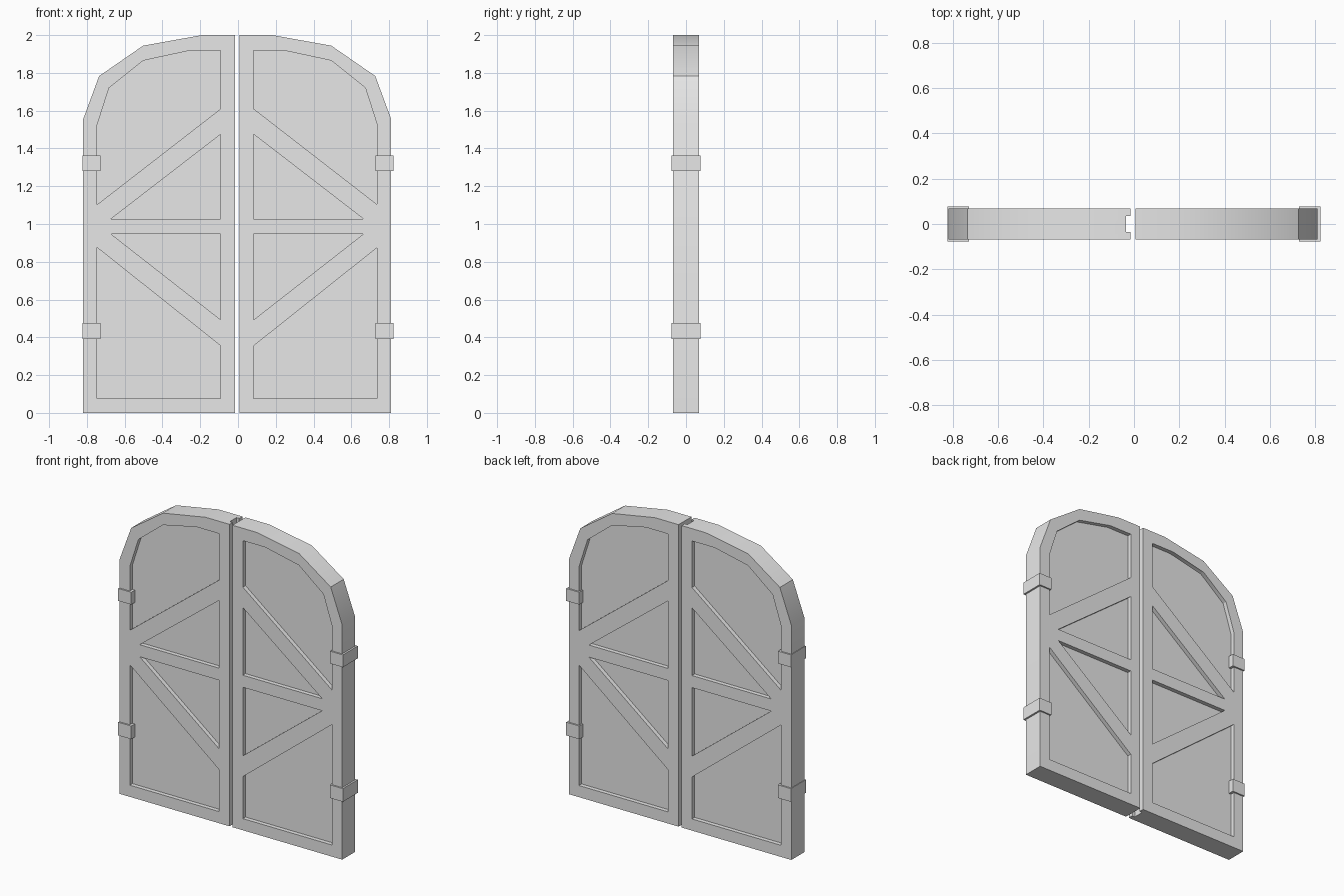
import bpy
import bmesh
import math

if "Cube" in bpy.data.objects:
    bpy.data.objects.remove(bpy.data.objects["Cube"])

HALF = 0.068       # half thickness of a leaf
RECESS = 0.028     # depth of the sunken panels

grey = bpy.data.materials.new("plain grey")
grey.diffuse_color = (0.8, 0.8, 0.8, 1)
grey.use_nodes = True
grey.node_tree.nodes["Principled BSDF"].inputs["Base Color"].default_value = grey.diffuse_color

# Leaf outline and panel shapes as (distance from meeting edge, height)
OUTLINE = [(0, 0), (0.804, 0), (0.804, 1.555), (0.72, 1.783),
           (0.487, 1.944), (0.175, 2.0), (0, 2.0)]
PANELS = [
    [(0.076, 1.61), (0.73, 1.103), (0.73, 1.525), (0.667, 1.721),
     (0.487, 1.865), (0.24, 1.918), (0.076, 1.918)],
    [(0.076, 1.027), (0.657, 1.027), (0.076, 1.475)],
    [(0.076, 0.493), (0.657, 0.947), (0.076, 0.947)],
    [(0.076, 0.077), (0.73, 0.077), (0.73, 0.875), (0.076, 0.355)],
]


def prism(bm, points, y0, y1):
    """Extrude an x-z polygon from y0 to y1."""
    front = [bm.verts.new((x, y0, z)) for x, z in points]
    back = [bm.verts.new((x, y1, z)) for x, z in points]
    bm.faces.new(front)
    bm.faces.new(back[::-1])
    n = len(points)
    for i in range(n):
        j = (i + 1) % n
        bm.faces.new((front[j], front[i], back[i], back[j]))


def make_object(name, bm):
    bmesh.ops.recalc_face_normals(bm, faces=bm.faces)
    mesh = bpy.data.meshes.new(name)
    bm.to_mesh(mesh)
    bm.free()
    mesh.materials.append(grey)
    obj = bpy.data.objects.new(name, mesh)
    bpy.context.collection.objects.link(obj)
    return obj


def make_leaf(name, side, edge, groove):
    def place(points):
        return [(edge + side * u, z) for u, z in points]

    # Solid arched slab
    bm = bmesh.new()
    prism(bm, place(OUTLINE), -HALF, HALF)
    leaf = make_object(name, bm)

    # Sunken panels on both faces, plus the groove in the meeting edge
    bm = bmesh.new()
    for panel in PANELS:
        for y in (-1, 1):
            prism(bm, place(panel), y * (HALF - RECESS), y * (HALF + 0.05))
    if groove:
        prism(bm, place([(-0.05, -0.1), (0.02, -0.1), (0.02, 2.1), (-0.05, 2.1)]),
              -0.035, 0.035)
    cutter = make_object(name + "_cutter", bm)
    cutter.hide_render = True

    cut = leaf.modifiers.new("recesses", 'BOOLEAN')
    cut.operation = 'DIFFERENCE'
    cut.solver = 'EXACT'
    cut.object = cutter
    bpy.context.view_layer.objects.active = leaf
    bpy.ops.object.select_all(action='DESELECT')
    leaf.select_set(True)
    bpy.ops.object.modifier_apply(modifier=cut.name)
    bpy.data.objects.remove(cutter)
    bpy.ops.object.shade_smooth_by_angle(angle=math.radians(30))


make_leaf("left_door_leaf", -1, -0.0155, True)
make_leaf("right_door_leaf", 1, 0.007, False)

# Hinge blocks wrapped around the outer edges
for side, label in ((-1, "left"), (1, "right")):
    for z0, z1, level in ((0.39, 0.477, "lower"), (1.281, 1.363, "upper")):
        bm = bmesh.new()
        prism(bm, [(side * 0.728, z0), (side * 0.823, z0),
                   (side * 0.823, z1), (side * 0.728, z1)], -0.078, 0.078)
        make_object(f"{label}_{level}_hinge", bm)
